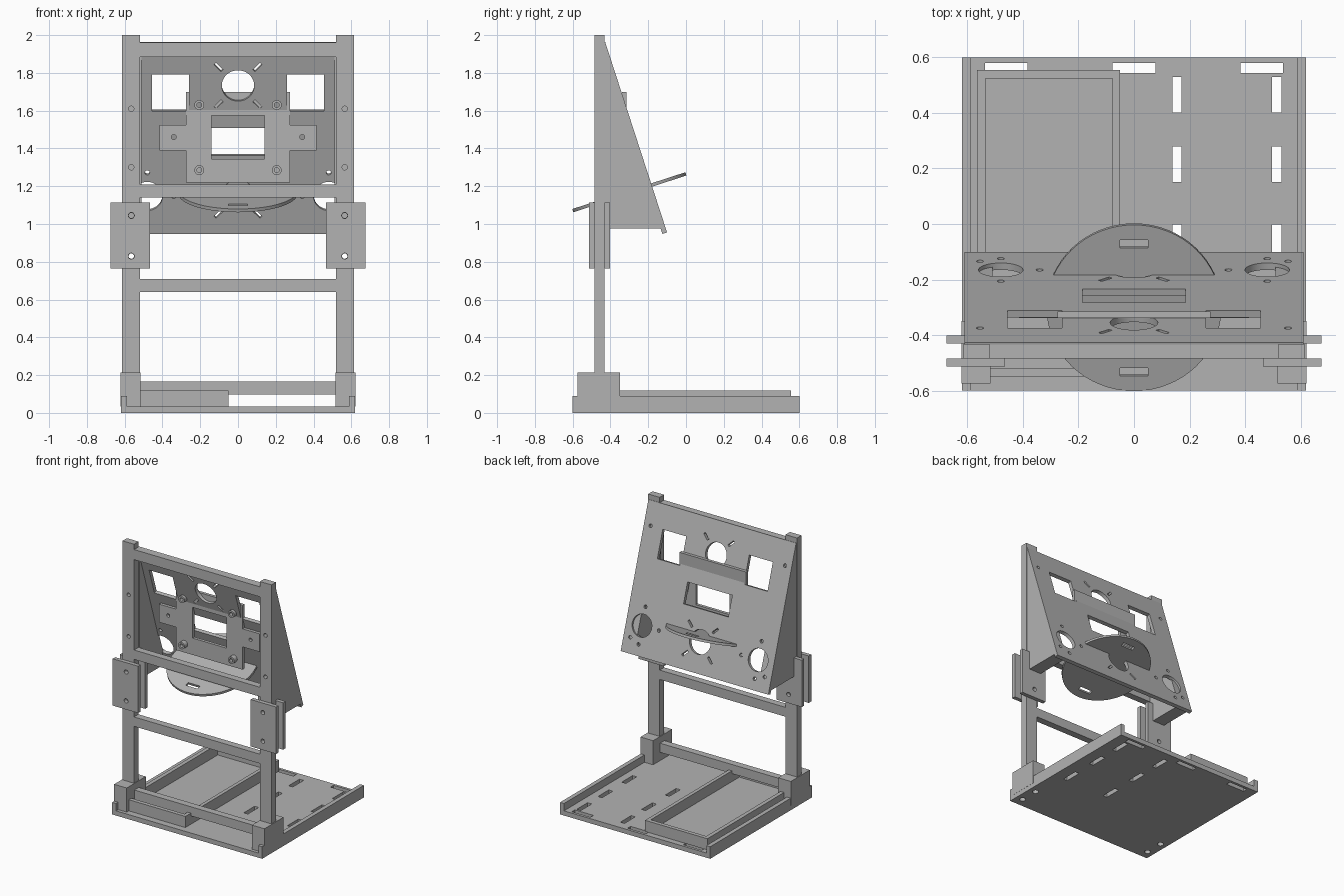
import bpy, bmesh, math
from mathutils import Matrix, Vector

cube = bpy.data.objects.get("Cube")
if cube:
    bpy.data.objects.remove(cube, do_unlink=True)

grey = bpy.data.materials.new("plain_grey")
grey.use_nodes = True
grey.diffuse_color = (0.45, 0.45, 0.45, 1)
grey.node_tree.nodes["Principled BSDF"].inputs["Base Color"].default_value = (0.45, 0.45, 0.45, 1)

TILT = math.radians(18)
SIDES = (-1, 1)


def add_box(bm, x, y, z, turn=0):
    """Box from (min, max) ranges, optionally turned about its own y axis."""
    size = Vector((x[1] - x[0], y[1] - y[0], z[1] - z[0]))
    mid = Vector((sum(x) / 2, sum(y) / 2, sum(z) / 2))
    m = Matrix.Translation(mid) @ Matrix.Rotation(turn, 4, 'Y') @ Matrix.Diagonal(size).to_4x4()
    bmesh.ops.create_cube(bm, size=1, matrix=m)


def add_rod(bm, centre, r, depth, axis='Y', sides=24):
    turn = Matrix.Rotation(math.pi / 2, 4, 'X') if axis == 'Y' else Matrix()
    bmesh.ops.create_cone(bm, cap_ends=True, segments=sides, radius1=r, radius2=r,
                          depth=depth, matrix=Matrix.Translation(centre) @ turn)


def finish(name, bm):
    mesh = bpy.data.meshes.new(name)
    bm.to_mesh(mesh)
    bm.free()
    mesh.materials.append(grey)
    ob = bpy.data.objects.new(name, mesh)
    bpy.context.collection.objects.link(ob)
    return ob


def box(name, x, y, z):
    bm = bmesh.new()
    add_box(bm, x, y, z)
    return finish(name, bm)


def cut(ob, bm):
    """Subtract the cutter shapes and bake the result."""
    cutter = finish("cutter", bm)
    cutter.hide_render = True
    mod = ob.modifiers.new("cut", 'BOOLEAN')
    mod.object, mod.operation, mod.solver = cutter, 'DIFFERENCE', 'EXACT'
    bpy.context.view_layer.update()
    baked = bpy.data.meshes.new_from_object(ob.evaluated_get(bpy.context.evaluated_depsgraph_get()))
    ob.modifiers.clear()
    ob.data = baked
    bpy.data.objects.remove(cutter, do_unlink=True)


def both(a, b, s):
    """Range a..b on side s."""
    return (min(a * s, b * s), max(a * s, b * s))


# Base floor with slots and foot screw holes
floor = box("base_floor", (-0.62, 0.62), (-0.6, 0.6), (0, 0.035))
c = bmesh.new()
for x in (-0.46, 0, 0.46):
    add_box(c, (x - 0.077, x + 0.077), (0.545, 0.58), (-0.1, 0.1))
for x in (0.155, 0.515):
    for y in (0.465, 0.215, -0.065):
        add_box(c, (x - 0.017, x + 0.017), (y - 0.064, y + 0.064), (-0.1, 0.1))
for s in SIDES:
    for y in (-0.53, -0.39):
        add_rod(c, (0.567 * s, y, 0), 0.022, 0.06, 'Z')
cut(floor, c)

# Open tray on the base
tray = box("tray", (-0.565, -0.05), (-0.55, 0.555), (0.034, 0.118))
c = bmesh.new()
add_box(c, (-0.535, -0.077), (-0.52, 0.525), (0.037, 0.2))
cut(tray, c)

# Upright frame: mirrored rims, feet, posts and clamp plates
POST_Y = (-0.484, -0.432)
for s in SIDES:
    side = "right" if s < 0 else "left"
    box(side + "_base_rim", both(0.588, 0.62, s), (-0.6, 0.6), (0.03, 0.09))
    box(side + "_foot", both(0.517, 0.621, s), (-0.575, -0.35), (0.034, 0.215))
    post = box(side + "_post", both(0.52, 0.615, s), POST_Y, (0.2, 2.0))
    c = bmesh.new()
    for z in (1.61, 1.3, 1.045, 0.83):
        add_rod(c, (0.565 * s, -0.46, z), 0.014, 0.2)
    cut(post, c)
    for part, y in (("front", (-0.514, -0.484)), ("rear", (-0.431, -0.402))):
        plate = box(f"{side}_{part}_clamp", both(0.465, 0.675, s), y, (0.765, 1.115))
        c = bmesh.new()
        for z in (1.045, 0.83):
            add_rod(c, (0.565 * s, -0.46, z), 0.016, 0.2)
        cut(plate, c)

    # Wedge-shaped side wall behind the post
    bm = bmesh.new()
    profile = ((-0.432, 1.9), (-0.432, 0.975), (-0.12, 0.975))
    face = bm.faces.new([bm.verts.new((0.51 * s, y, z)) for y, z in profile])
    moved = bmesh.ops.extrude_face_region(bm, geom=[face])["geom"]
    bmesh.ops.translate(bm, vec=(0.1 * s, 0, 0),
                        verts=[v for v in moved if isinstance(v, bmesh.types.BMVert)])
    bmesh.ops.recalc_face_normals(bm, faces=bm.faces)
    finish(side + "_wedge", bm)

for name, z in (("bottom_rail", (0.097, 0.165)), ("lower_rail", (0.64, 0.71)),
                ("middle_rail", (1.14, 1.21)), ("top_rail", (1.885, 1.96))):
    box(name, (-0.53, 0.53), POST_Y, z)

# Sloping panel, modelled upright around its top edge and then tilted
panel = box("sloping_panel", (-0.61, 0.61), (-0.026, 0), (-1.067, -0.008))


def drop(z):
    return (z - 1.97) / math.cos(TILT)


THROUGH = (-0.1, 0.1)
c = bmesh.new()
add_box(c, (-0.185, 0.185), THROUGH, (drop(1.37), drop(1.515)))
for z in (1.74, 1.16):
    add_rod(c, (0, 0, drop(z)), 0.086, 0.2, sides=40)
    for sx in SIDES:
        for sz in SIDES:
            x, h = 0.103 * sx, drop(z) + 0.103 * sz
            add_box(c, (x - 0.008, x + 0.008), THROUGH, (h - 0.027, h + 0.027),
                    math.radians(45) * sx * sz)
for s in SIDES:
    add_box(c, both(0.26, 0.455, s), THROUGH, (drop(1.605), drop(1.8)))
    add_rod(c, (0.48 * s, 0, drop(1.155)), 0.08, 0.2, sides=40)
    for x, z in ((0.555, 1.06), (0.48, 1.03), (0.48, 1.28), (0.34, 1.155), (0.555, 1.8)):
        add_rod(c, (x * s, 0, drop(z)), 0.013, 0.2, sides=16)
cut(panel, c)
panel.rotation_euler.x = TILT
panel.location = (0, -0.43, 1.97)

# Round shelf passing through the panel at a right angle
bm = bmesh.new()
add_rod(bm, (0, 0, 0), 0.315, 0.018, 'Z', 64)
shelf = finish("round_shelf", bm)
c = bmesh.new()
for s in SIDES:
    add_box(c, (-0.05, 0.05), both(0.227, 0.257, s), THROUGH)
cut(shelf, c)
shelf.rotation_euler.x = TILT
shelf.location = (0, -0.3, 1.168)

# Upright cross-shaped mounting plate with a window
PLATE_Y = (-0.338, -0.315)
mount = box("mounting_plate", (-0.275, 0.275), PLATE_Y, (1.22, 1.7))
c = bmesh.new()
add_box(c, (-0.14, 0.14), (-0.5, 0), (1.345, 1.575))
cut(mount, c)
for s in SIDES:
    side = "right" if s < 0 else "left"
    arm = box(side + "_mounting_arm", both(0.275, 0.415, s), PLATE_Y, (1.39, 1.525))
    c = bmesh.new()
    add_rod(c, (0.34 * s, -0.33, 1.46), 0.013, 0.2, sides=16)
    cut(arm, c)
    # Hollow standoffs on the plate corners
    for level, z in (("lower", 1.285), ("upper", 1.63)):
        bm = bmesh.new()
        add_rod(bm, (0.205 * s, -0.356, z), 0.026, 0.04)
        standoff = finish(f"{side}_{level}_standoff", bm)
        c = bmesh.new()
        add_rod(c, (0.205 * s, -0.37, z), 0.013, 0.06)
        cut(standoff, c)

# Smooth the round edges, keep the flat ones sharp
bpy.ops.object.select_all(action='DESELECT')
for ob in bpy.context.collection.objects:
    if ob.type == 'MESH' and ob.data.materials and ob.data.materials[0] == grey:
        ob.select_set(True)
        bpy.context.view_layer.objects.active = ob
bpy.ops.object.shade_smooth_by_angle(angle=math.radians(30))
